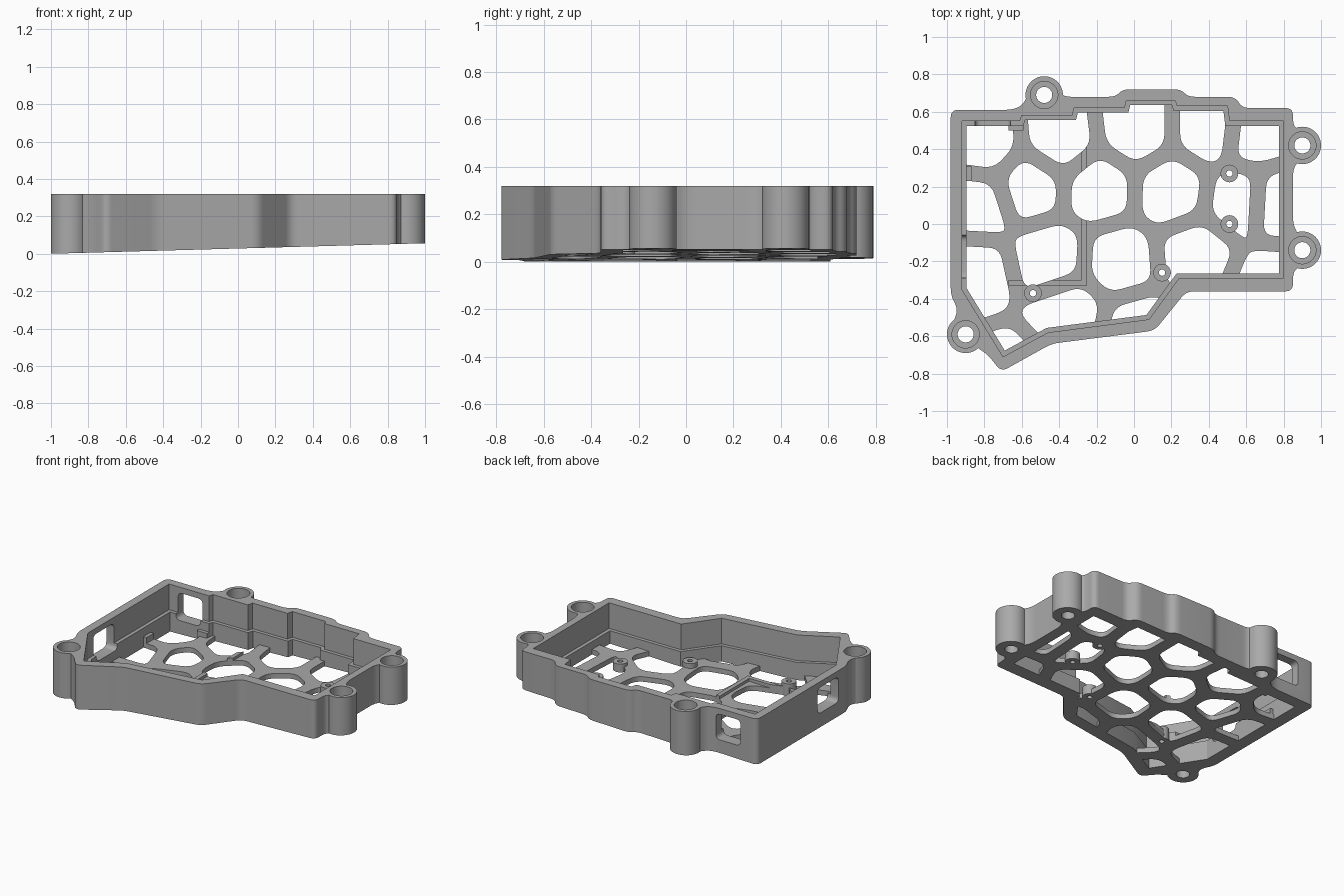
import bpy, bmesh, math
from mathutils import Vector, Matrix

cube = bpy.data.objects.get("Cube")
if cube:
    bpy.data.objects.remove(cube, do_unlink=True)

grey = bpy.data.materials.new("plain grey")
grey.use_nodes = True
grey.diffuse_color = (.4, .4, .4, 1)
grey.node_tree.nodes["Principled BSDF"].inputs["Base Color"].default_value = (.4, .4, .4, 1)

TOP = .32
LEDGE = .14


def base(x):
    """Height of the tilted underside."""
    return .028 * (x + 1)


def floor_top(x):
    return base(x) + .035


def prism(name, points, bottom, top):
    """Upright solid over an outline; bottom and top are heights or functions of x."""
    def height(h, x):
        return h(x) if callable(h) else h
    bm = bmesh.new()
    low = [bm.verts.new((x, y, height(bottom, x))) for x, y in points]
    high = [bm.verts.new((x, y, height(top, x))) for x, y in points]
    bm.faces.new(low[::-1])
    bm.faces.new(high)
    for i in range(len(low)):
        j = (i + 1) % len(low)
        bm.faces.new((low[i], low[j], high[j], high[i]))
    bmesh.ops.recalc_face_normals(bm, faces=bm.faces)
    mesh = bpy.data.meshes.new(name)
    bm.to_mesh(mesh)
    bm.free()
    mesh.materials.append(grey)
    obj = bpy.data.objects.new(name, mesh)
    bpy.context.collection.objects.link(obj)
    return obj


def boolean(target, tools, operation="DIFFERENCE"):
    bpy.context.view_layer.objects.active = target
    for tool in tools:
        tool.hide_render = True
        mod = target.modifiers.new("cut", "BOOLEAN")
        mod.operation, mod.solver, mod.object = operation, "EXACT", tool
        bpy.ops.object.modifier_apply(modifier=mod.name)
        bpy.data.objects.remove(tool, do_unlink=True)


def circle(centre, radius, count=40):
    return [(centre[0] + radius * math.cos(math.tau * i / count),
             centre[1] + radius * math.sin(math.tau * i / count)) for i in range(count)]


def rectangle(x0, x1, y0, y1):
    return [(x0, y0), (x1, y0), (x1, y1), (x0, y1)]


def rounded(points, radius, steps=5):
    """Replace each corner by a short curve."""
    pts, out = [Vector(p) for p in points], []
    for i, p in enumerate(pts):
        ends = []
        for q in (pts[i - 1], pts[(i + 1) % len(pts)]):
            length = (q - p).length
            ends.append(p + (q - p) * min(radius / length, .45))
        for k in range(steps + 1):
            t = k / steps
            out.append(ends[0] * (1 - t) ** 2 + p * 2 * t * (1 - t) + ends[1] * t * t)
    return out


def inset(points, distance):
    """Move a clockwise outline inward."""
    pts, out = [Vector(p) for p in points], []
    for i, p in enumerate(pts):
        a = (p - pts[i - 1]).normalized()
        b = (pts[(i + 1) % len(pts)] - p).normalized()
        n, m = Vector((a.y, -a.x)), Vector((b.y, -b.x))
        out.append(p + (n + m) * distance / (1 + n.dot(m)))
    return out


def cell(seed, seeds, margin):
    """Region nearest to a seed, shrunk by a margin."""
    poly = [Vector(p) for p in rectangle(-1.1, 1.1, -1.1, 1.1)]
    for other in seeds:
        if other is seed:
            continue
        s, o = Vector(seed), Vector(other)
        n = (o - s).normalized()
        limit = (s + o).dot(n) / 2 - margin
        clipped = []
        for i, q in enumerate(poly):
            p = poly[i - 1]
            dp, dq = p.dot(n) - limit, q.dot(n) - limit
            if (dp < 0) != (dq < 0):
                clipped.append(p.lerp(q, dp / (dp - dq)))
            if dq < 0:
                clipped.append(q)
        poly = clipped
    # merge corners that almost coincide
    return [p for i, p in enumerate(poly) if (p - poly[i - 1]).length > .01]


# Outlines, clockwise from the back left corner
outer = [(-.98, .61), (-.66, .61), (-.6, .63), (-.56, .7), (-.4, .71), (-.37, .68),
         (-.1, .68), (-.06, .72), (.25, .72), (.29, .68), (.54, .68), (.58, .62),
         (.85, .62), (.85, .53), (.88, .5), (.88, .34), (.85, .29), (.85, 0),
         (.88, -.06), (.88, -.23), (.85, -.26), (.85, -.36), (.28, -.36), (.11, -.57),
         (-.44, -.64), (-.71, -.79), (-.78, -.7), (-.84, -.66), (-.97, -.53),
         (-.94, -.46), (-.98, -.38)]
inner = [(-.92, .55), (-.61, .55), (-.6, .58), (-.33, .58), (-.32, .62), (-.05, .62),
         (-.04, .66), (.22, .66), (.23, .63), (.5, .63), (.51, .55), (.8, .55),
         (.8, -.29), (.24, -.29), (.08, -.51), (-.46, -.58), (-.7, -.71), (-.92, -.35)]
bosses = [(-.48, .69), (.9, .42), (.9, -.14), (-.9, -.59)]

# Wall frame with corner bosses and an inner ledge
wall = prism("wall_frame", rounded(outer, .04), base, TOP)
boolean(wall, [prism("boss", circle(c, .1), base, TOP) for c in bosses], "UNION")
boolean(wall, [prism("upper_pocket", inner, LEDGE, 1),
               prism("lower_pocket", inset(inner, .025), -1, 1)])
for c in bosses:
    boolean(wall, [prism("screw_hole", circle(c, .043), -1, 1),
                   prism("head_recess", circle(c, .073), .15, 1)])

# Rounded windows in the back and left walls
back_window = prism("back_window", rounded(rectangle(-.85, -.66, .1, .28), .035), -.75, -.45)
back_window.data.transform(Matrix.Rotation(math.pi / 2, 4, "X"))
left_window = prism("left_window", rounded(rectangle(-.29, -.06, .1, .28), .035), -1.1, -.85)
left_window.data.transform(Matrix(((0, 0, 1, 0), (1, 0, 0, 0), (0, 1, 0, 0), (0, 0, 0, 1))))
boolean(wall, [back_window, left_window])

# Open lattice floor and the low fence standing on it
seeds = [(-.8, .42), (-.4, .45), (.01, .5), (.4, .5), (.65, .47),
         (-.84, .11), (-.56, .2), (-.19, .19), (.2, .18), (.57, .13), (.75, .12),
         (-.86, -.27), (-.45, -.18), (-.08, -.2), (.33, -.17), (.72, -.33),
         (-.35, -.48), (.02, -.56), (-.68, -.8)]
floor = prism("lattice_floor", inset(inner, .015), base, floor_top)
fence_side = prism("fence_side", rectangle(-.28, -.25, -.33, .45), floor_top, .075)
fence_front = prism("fence_front", rectangle(-.67, -.28, -.33, -.3), floor_top, .075)
for part in (floor, fence_side, fence_front):
    boolean(part, [prism("cell", rounded(cell(s, seeds, .042), .06), -1, 1) for s in seeds])

# Stop blocks beside the walls
prism("left_stop", rectangle(-.91, -.87, .23, .31), base, .08)
prism("back_stop", rectangle(-.67, -.59, .5, .54), base, .08)

# Standoffs with screw holes through the floor
for i, c in enumerate([(.51, .27), (.51, 0), (.15, -.26), (-.54, -.37)]):
    post = prism("standoff_%d" % i, circle(c, .047), base, .1)
    for part in (post, floor):
        boolean(part, [prism("pilot_hole", circle(c, .017, 24), -1, 1)])

# Smooth the curved faces, keep sharp edges
for obj in bpy.context.scene.objects:
    if obj.type == "MESH":
        bpy.ops.object.select_all(action="DESELECT")
        obj.select_set(True)
        bpy.context.view_layer.objects.active = obj
        bpy.ops.object.shade_smooth_by_angle()
